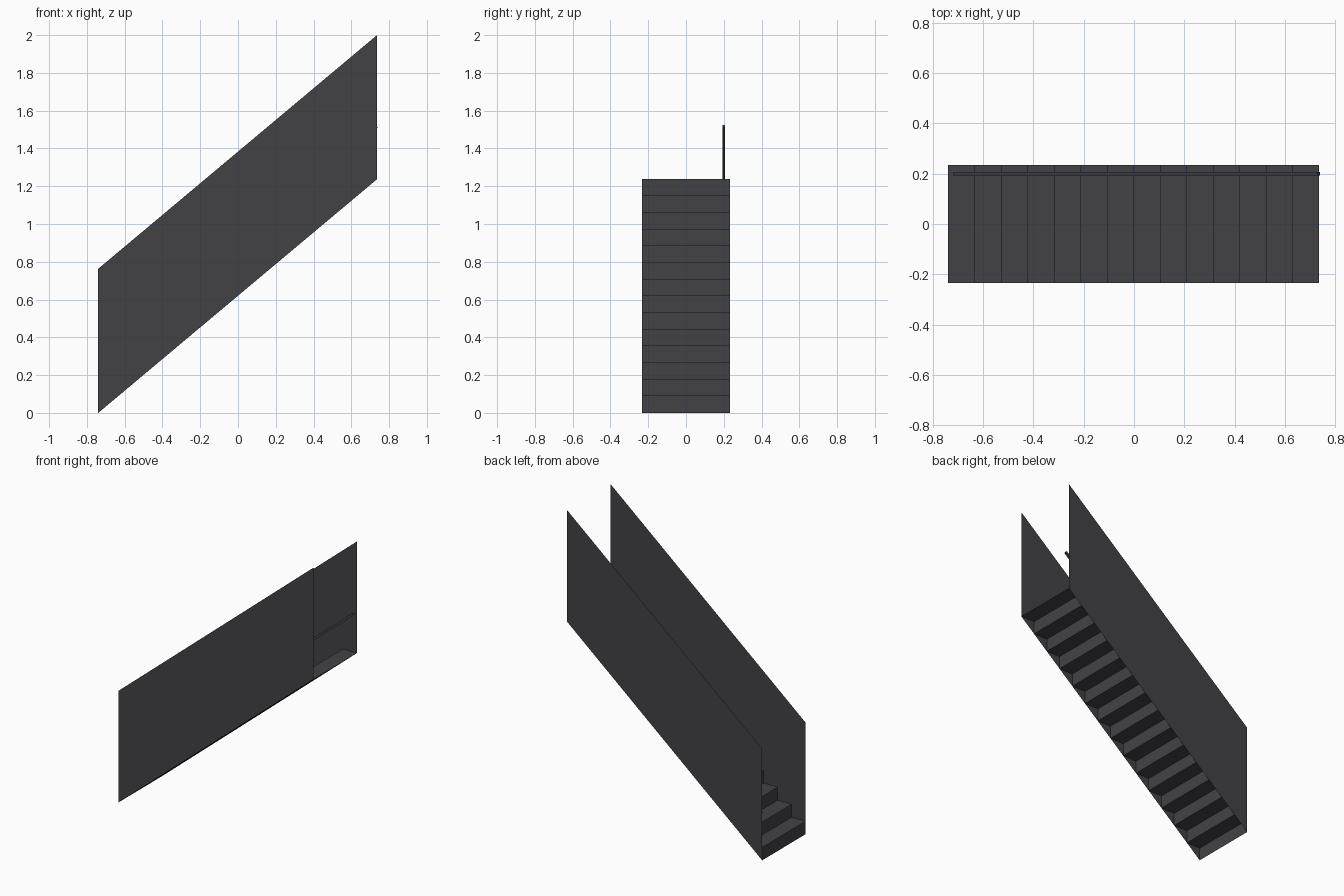
import bpy
import math
from mathutils import Matrix, Vector

cube = bpy.data.objects.get("Cube")
if cube:
    bpy.data.objects.remove(cube, do_unlink=True)

STEPS = 14
X0, X1 = -0.74, 0.736        # foot and head of the flight
RISE = 1.237                 # total climb
HALF = 0.234                 # half width of the flight
PANEL = 0.763                # height of the side panels

charcoal = bpy.data.materials.new("charcoal_grey")
charcoal.use_nodes = True
colour = (0.055, 0.053, 0.059, 1.0)
charcoal.diffuse_color = colour
charcoal.node_tree.nodes["Principled BSDF"].inputs["Base Color"].default_value = colour


def add_mesh(name, verts, faces):
    mesh = bpy.data.meshes.new(name)
    mesh.from_pydata(verts, [], faces)
    mesh.materials.append(charcoal)
    obj = bpy.data.objects.new(name, mesh)
    bpy.context.collection.objects.link(obj)
    return obj


# Folded sheet of risers and treads
run, step = (X1 - X0) / STEPS, RISE / STEPS
profile = [(X0, 0.0)]
for i in range(STEPS):
    profile.append((X0 + i * run, (i + 1) * step))
    profile.append((X0 + (i + 1) * run, (i + 1) * step))
verts = [(x, side * HALF, z) for x, z in profile for side in (-1, 1)]
faces = [(2 * i, 2 * i + 2, 2 * i + 3, 2 * i + 1) for i in range(len(profile) - 1)]
add_mesh("steps", verts, faces)

# Thin slanted side panels
for name, y in (("right_side_panel", -HALF), ("left_side_panel", HALF)):
    add_mesh(name, [(X0, y, 0), (X1, y, RISE), (X1, y, RISE + PANEL), (X0, y, PANEL)],
             [(0, 1, 2, 3) if y < 0 else (3, 2, 1, 0)])

# Handrail running parallel to the slope
slope = RISE / (X1 - X0)
top = Vector((0.734, 0.2, 1.517))
bottom = Vector((-0.714, 0.2, 1.517 - slope * 1.448))
bpy.ops.mesh.primitive_cube_add(size=1)
rail = bpy.context.object
rail.name = "handrail"
rail.data.transform(Matrix.Diagonal(((top - bottom).length, 0.013, 0.016, 1)))
rail.location = (top + bottom) / 2
rail.rotation_euler = (0, -math.atan(slope), 0)
rail.data.materials.append(charcoal)
